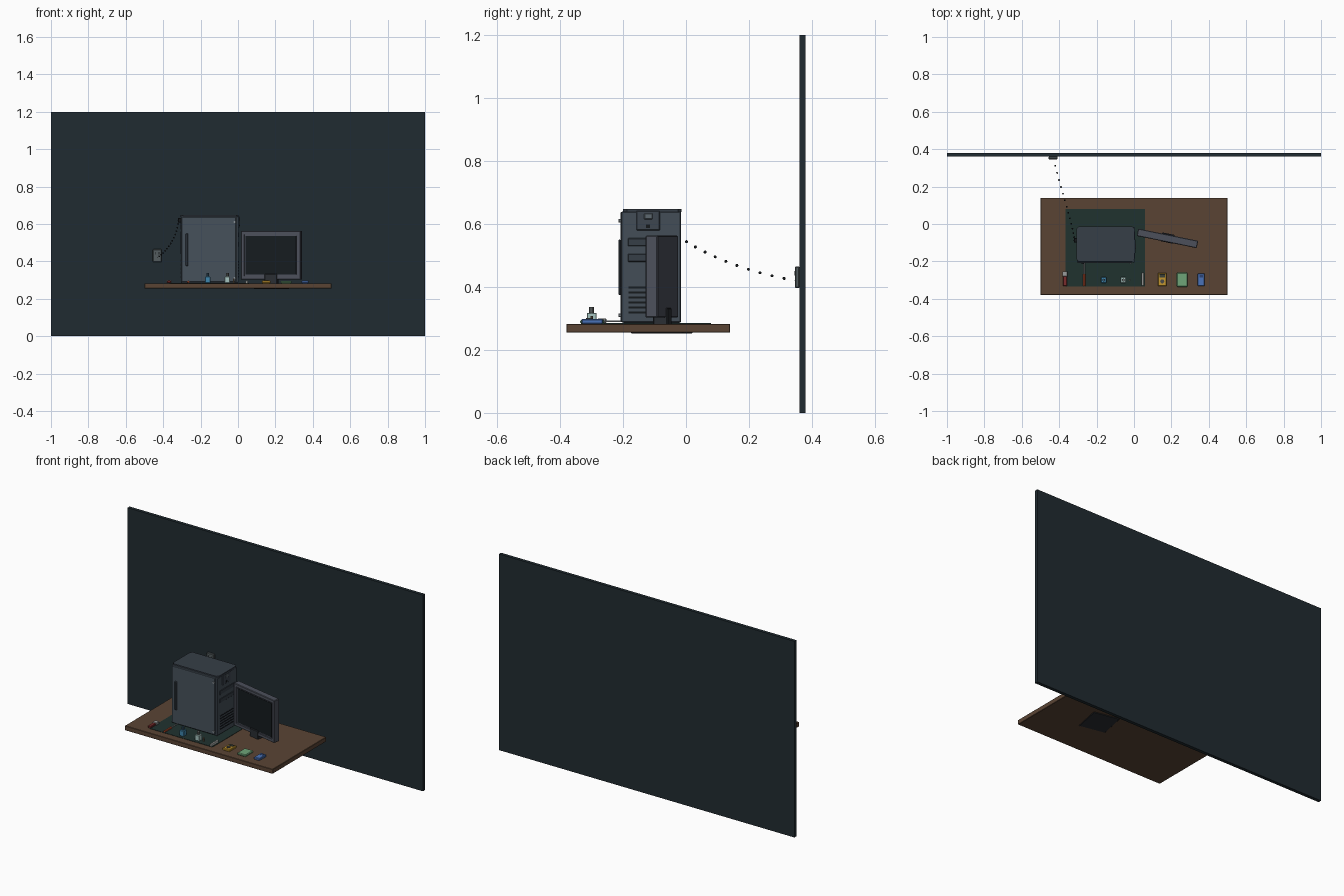
import bpy, bmesh, math
from mathutils import Vector, Matrix

if "Cube" in bpy.data.objects:
    bpy.data.objects.remove(bpy.data.objects["Cube"])

mats = {}


def mat(hexcol):
    if hexcol not in mats:
        m = bpy.data.materials.new("colour_" + hexcol)
        c = [int(hexcol[i:i + 2], 16) / 255 for i in (0, 2, 4)]
        m.diffuse_color = [((v + 0.055) / 1.055) ** 2.4 if v > 0.04 else v / 12.92 for v in c] + [1]
        m.use_nodes = True
        m.node_tree.nodes["Principled BSDF"].inputs["Base Color"].default_value = m.diffuse_color
        mats[hexcol] = m
    return mats[hexcol]


def finish(name, bm, col, loc=(0, 0, 0), rz=0):
    me = bpy.data.meshes.new(name)
    bm.to_mesh(me)
    bm.free()
    me.materials.append(mat(col))
    ob = bpy.data.objects.new(name, me)
    ob.location = loc
    ob.rotation_euler.z = rz
    bpy.context.collection.objects.link(ob)
    return ob


def box(name, x, y, z, col, bevel=0, rz=0, vertical=False):
    """Box from (min, max) ranges, optionally with chamfered edges."""
    bm = bmesh.new()
    size = [b - a for a, b in (x, y, z)]
    bmesh.ops.create_cube(bm, size=1, matrix=Matrix.Diagonal((*size, 1)))
    if bevel:
        edges = [e for e in bm.edges if not vertical
                 or abs(e.verts[0].co.z - e.verts[1].co.z) > 1e-4]
        bmesh.ops.bevel(bm, geom=edges, offset=bevel, segments=1, affect='EDGES', profile=0.5)
    return finish(name, bm, col, [(a + b) / 2 for a, b in (x, y, z)], rz)


def rod(name, a, b, r, col, n=12, r2=None):
    """Cylinder or cone between two points."""
    a, b = Vector(a), Vector(b)
    bm = bmesh.new()
    bmesh.ops.create_cone(bm, cap_ends=True, segments=n, radius1=r,
                          radius2=r if r2 is None else r2, depth=(b - a).length)
    bm.transform((b - a).to_track_quat('Z', 'Y').to_matrix().to_4x4())
    return finish(name, bm, col, (a + b) / 2)


# Wall, desk and work mat
box("wall", (-1, 1), (0.36, 0.38), (0, 1.2), "202b31")
box("desk_top", (-0.5, 0.5), (-0.38, 0.14), (0.255, 0.283), "5a4434", 0.002)
box("work_mat", (-0.366, 0.06), (-0.333, 0.08), (0.282, 0.285), "20322f")

# Computer case: body, top cap, side panel
CASE, DARK, EDGE = "434d57", "16191c", "363e47"
box("case_body", (-0.305, -0.008), (-0.202, -0.018), (0.285, 0.642), CASE, 0.004)
box("case_top", (-0.307, 0.004), (-0.2, -0.014), (0.638, 0.648), EDGE, 0.012, vertical=True)
box("case_side_panel", (-0.302, -0.012), (-0.208, -0.2), (0.29, 0.638), "46515b", 0.002)
box("side_handle", (-0.28, -0.266), (-0.215, -0.206), (0.375, 0.55), EDGE, 0.003)
for i, (sx, sz) in enumerate(((-0.018, 0.61), (-0.018, 0.31))):
    rod(f"panel_screw_{i}", (sx, -0.206, sz), (sx, -0.214, sz), 0.006, "8a9298", 10)

# Case front bezel with drive bays, button and air vents
box("front_bezel", (-0.01, 0.004), (-0.206, -0.016), (0.287, 0.64), CASE, 0.003)
box("control_panel", (0.0, 0.008), (-0.158, -0.082), (0.58, 0.642), "3d4650", 0.003)
box("power_button", (0.006, 0.012), (-0.133, -0.106), (0.615, 0.634), "5d6870", 0.002)
box("front_port", (0.006, 0.0095), (-0.127, -0.114), (0.588, 0.598), DARK)
for i, z in enumerate((0.53, 0.48)):
    box(f"drive_bay_{i}", (0.0, 0.0065), (-0.185, -0.04), (z, z + 0.025), EDGE, 0.002)
for i in range(6):
    z = 0.315 + i * 0.016
    box(f"front_vent_{i}", (0.0, 0.0055), (-0.182, -0.05), (z, z + 0.007), DARK)

# Case rear: power supply, fan, ports and expansion slots
box("power_supply_plate", (-0.308, -0.3), (-0.185, -0.035), (0.57, 0.632), EDGE)
rod("rear_fan", (-0.302, -0.075, 0.505), (-0.308, -0.075, 0.505), 0.04, DARK, 20)
box("rear_ports", (-0.308, -0.3), (-0.185, -0.14), (0.44, 0.56), "2b3238")
for i in range(5):
    z = 0.31 + i * 0.022
    box(f"expansion_slot_{i}", (-0.308, -0.3), (-0.18, -0.06), (z, z + 0.013), "5d6870")

# Power cable as a bead chain from the plug to the wall outlet
box("cable_plug", (-0.322, -0.3), (-0.1, -0.075), (0.608, 0.632), DARK, 0.003)
p = [Vector(v) for v in ((-0.318, -0.088, 0.62), (-0.325, -0.01, 0.525),
                         (-0.385, 0.17, 0.45), (-0.432, 0.35, 0.42))]
N = 15
for i in range(N):
    t = i / (N - 1)
    s = 1 - t
    c = s**3 * p[0] + 3 * s * s * t * p[1] + 3 * s * t * t * p[2] + t**3 * p[3]
    bm = bmesh.new()
    bmesh.ops.create_uvsphere(bm, u_segments=10, v_segments=6, radius=0.0048)
    finish(f"cable_bead_{i}", bm, DARK, c)
box("wall_outlet", (-0.456, -0.408), (0.346, 0.361), (0.397, 0.465), "535c5e", 0.003)
for i, x in enumerate((-0.442, -0.424)):
    box(f"outlet_slot_{i}", (x, x + 0.004), (0.344, 0.35), (0.436, 0.45), DARK)

# Monitor, turned slightly on its stand
A = math.radians(-11.5)
C = Vector((0.179, -0.077, 0.433))
bm = bmesh.new()
bmesh.ops.create_cube(bm, size=1, matrix=Matrix.Diagonal((0.327, 0.04, 0.26, 1)))
bmesh.ops.bevel(bm, geom=bm.edges[:], offset=0.003, segments=1, affect='EDGES', profile=0.5)
front = min(bm.faces, key=lambda f: f.calc_center_median().y)
bmesh.ops.inset_individual(bm, faces=[front], thickness=0.022)
bmesh.ops.inset_individual(bm, faces=[front], thickness=0.001, depth=-0.006)
finish("monitor_frame", bm, "4c505b", C, A)


def on_monitor(name, x, y, z, col, bevel=0):
    ob = box(name, x, y, z, col, bevel, A)
    ob.location = C + Matrix.Rotation(A, 3, 'Z') @ ob.location


on_monitor("screen", (-0.138, 0.138), (-0.016, -0.012), (-0.104, 0.104), "151b1f")
on_monitor("monitor_neck", (-0.034, 0.034), (-0.022, 0.026), (-0.176, -0.1), "2a2e33", 0.003)
on_monitor("stand_base", (-0.08, 0.08), (-0.085, 0.085), (-0.181, -0.156), "2a2e33", 0.003)

# Small brush with a red handle
box("brush_head", (-0.383, -0.355), (-0.281, -0.253), (0.285, 0.3), "9a9c9c", 0.002)
box("brush_handle", (-0.379, -0.359), (-0.332, -0.28), (0.285, 0.297), "7a2c2c", 0.002)

# Screwdriver
rod("screwdriver_shaft", (-0.266, -0.205, 0.291), (-0.266, -0.27, 0.291), 0.003, "9aa0a4", 8)
rod("screwdriver_handle", (-0.266, -0.268, 0.291), (-0.266, -0.332, 0.291), 0.0065, "c2512f", 8, 0.0055)

# Bottles with caps
for n, x, col, cap in (("blue", -0.162, "3f86ad", "3a5a70"), ("pale", -0.057, "a5c4c0", "6a706f")):
    box(n + "_bottle", (x - 0.014, x + 0.014), (-0.315, -0.284), (0.284, 0.318), col, 0.002)
    rod(n + "_bottle_cap", (x, -0.3, 0.317), (x, -0.3, 0.337), 0.008, cap, 10)
rod("spray_nozzle", (-0.022, -0.3, 0.285), (-0.022, -0.3, 0.308), 0.004, "7d6a55", 8)

# Flat tools along the right of the desk
box("pale_stick", (0.041, 0.053), (-0.33, -0.26), (0.283, 0.298), "b9bdba", 0.002)
box("meter_body", (0.127, 0.175), (-0.332, -0.262), (0.283, 0.297), "c2952f", 0.003)
box("meter_display", (0.136, 0.166), (-0.286, -0.268), (0.295, 0.299), "3a4038", 0.001)
rod("meter_dial", (0.151, -0.307, 0.295), (0.151, -0.307, 0.301), 0.011, "4a4a48", 12)
box("sponge", (0.228, 0.287), (-0.336, -0.26), (0.283, 0.296), "6fa579", 0.004)
box("blue_box", (0.34, 0.378), (-0.332, -0.264), (0.283, 0.298), "4a72b8", 0.003)
box("blue_box_label", (0.349, 0.369), (-0.287, -0.272), (0.297, 0.299), "2c4474")
